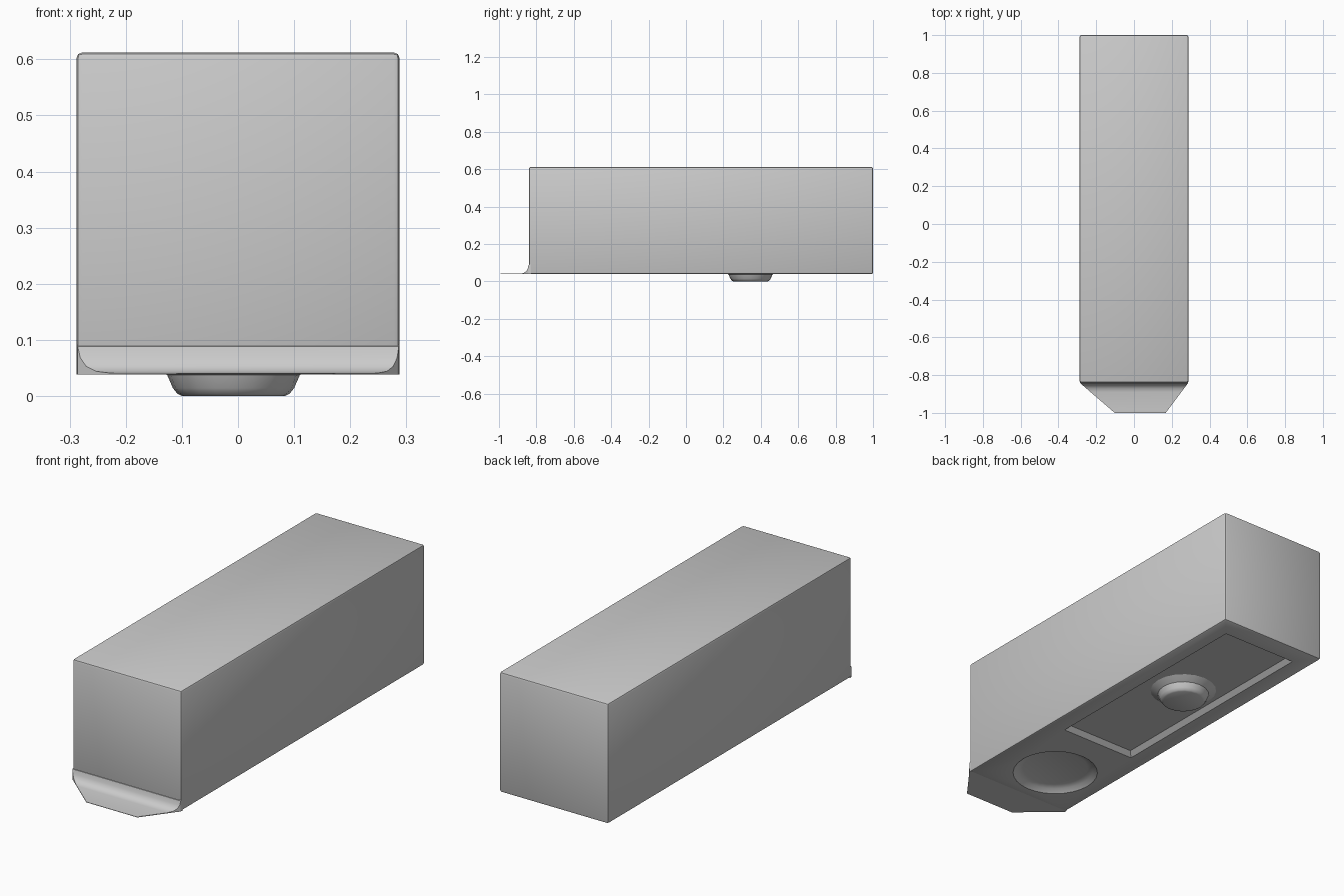
import bpy
import bmesh
from math import radians, cos, sin, pi

if "Cube" in bpy.data.objects:
    bpy.data.objects.remove(bpy.data.objects["Cube"], do_unlink=True)

HALF_W, FRONT, BACK = 0.288, -0.84, 1.0
BASE, TOP = 0.038, 0.612


def loft(name, rings):
    """Join equal-length rings of points into a closed solid."""
    bm = bmesh.new()
    loops = [[bm.verts.new(p) for p in ring] for ring in rings]
    n = len(loops[0])
    for a, b in zip(loops, loops[1:]):
        for i in range(n):
            j = (i + 1) % n
            bm.faces.new((a[i], a[j], b[j], b[i]))
    bm.faces.new(loops[0])
    bm.faces.new(loops[-1])
    bmesh.ops.recalc_face_normals(bm, faces=bm.faces)
    mesh = bpy.data.meshes.new(name)
    bm.to_mesh(mesh)
    bm.free()
    obj = bpy.data.objects.new(name, mesh)
    bpy.context.collection.objects.link(obj)
    return obj


def activate(obj):
    bpy.ops.object.select_all(action='DESELECT')
    obj.select_set(True)
    bpy.context.view_layer.objects.active = obj


def rect(x, y0, y1, z):
    return [(-x, y0, z), (x, y0, z), (x, y1, z), (-x, y1, z)]


def circle(x, y, r, z, n=28):
    return [(x + r * cos(2 * pi * i / n), y + r * sin(2 * pi * i / n), z)
            for i in range(n)]


def carve(target, cutter):
    cutter.hide_render = True
    mod = target.modifiers.new("carve", 'BOOLEAN')
    mod.operation = 'DIFFERENCE'
    mod.solver = 'EXACT'
    mod.object = cutter
    activate(target)
    bpy.ops.object.modifier_apply(modifier=mod.name)
    bpy.data.objects.remove(cutter, do_unlink=True)


# Long block with softened edges
body = loft("body", [rect(HALF_W, FRONT, BACK, z) for z in (BASE, TOP)])
bevel = body.modifiers.new("soft_edges", 'BEVEL')
bevel.width = 0.01
bevel.segments = 2
activate(body)
bpy.ops.object.modifier_apply(modifier=bevel.name)

# Shallow rectangular and round recesses in the underside
carve(body, loft("panel_recess", [
    rect(0.205, -0.265, 0.905, BASE - 0.01),
    rect(0.2, -0.26, 0.9, BASE),
    rect(0.178, -0.238, 0.878, BASE + 0.02)]))
carve(body, loft("round_recess", [
    circle(-0.02, -0.59, r, BASE + z)
    for r, z in ((0.2, -0.01), (0.195, 0), (0.175, 0.016), (0.15, 0.024))]))

# Peg flaring into the panel recess
peg = loft("peg", [
    circle(-0.008, 0.345, r, z, 20)
    for r, z in ((0.155, 0.06), (0.14, 0.05), (0.118, 0.037),
                 (0.108, 0.014), (0.1, 0.004), (0.092, 0))])

# Thin front lip blending up into the block, with a tapered outline
rows = [(-0.83, 0.092), (-0.842, 0.088), (-0.846, 0.068), (-0.855, 0.053),
        (-0.87, 0.044), (-0.89, 0.041), (-0.985, 0.041), (-1.0, 0.04)]
rings = []
for y, z in rows:
    t = max(0, (FRONT - y) / 0.16)
    left, right = -HALF_W + 0.186 * t, HALF_W - 0.12 * t
    rings.append([(left, y, BASE), (right, y, BASE), (right, y, z), (left, y, z)])
lip = loft("front_lip", rings)

for part in (body, peg, lip):
    activate(part)
    bpy.ops.object.shade_smooth_by_angle(angle=radians(35))
